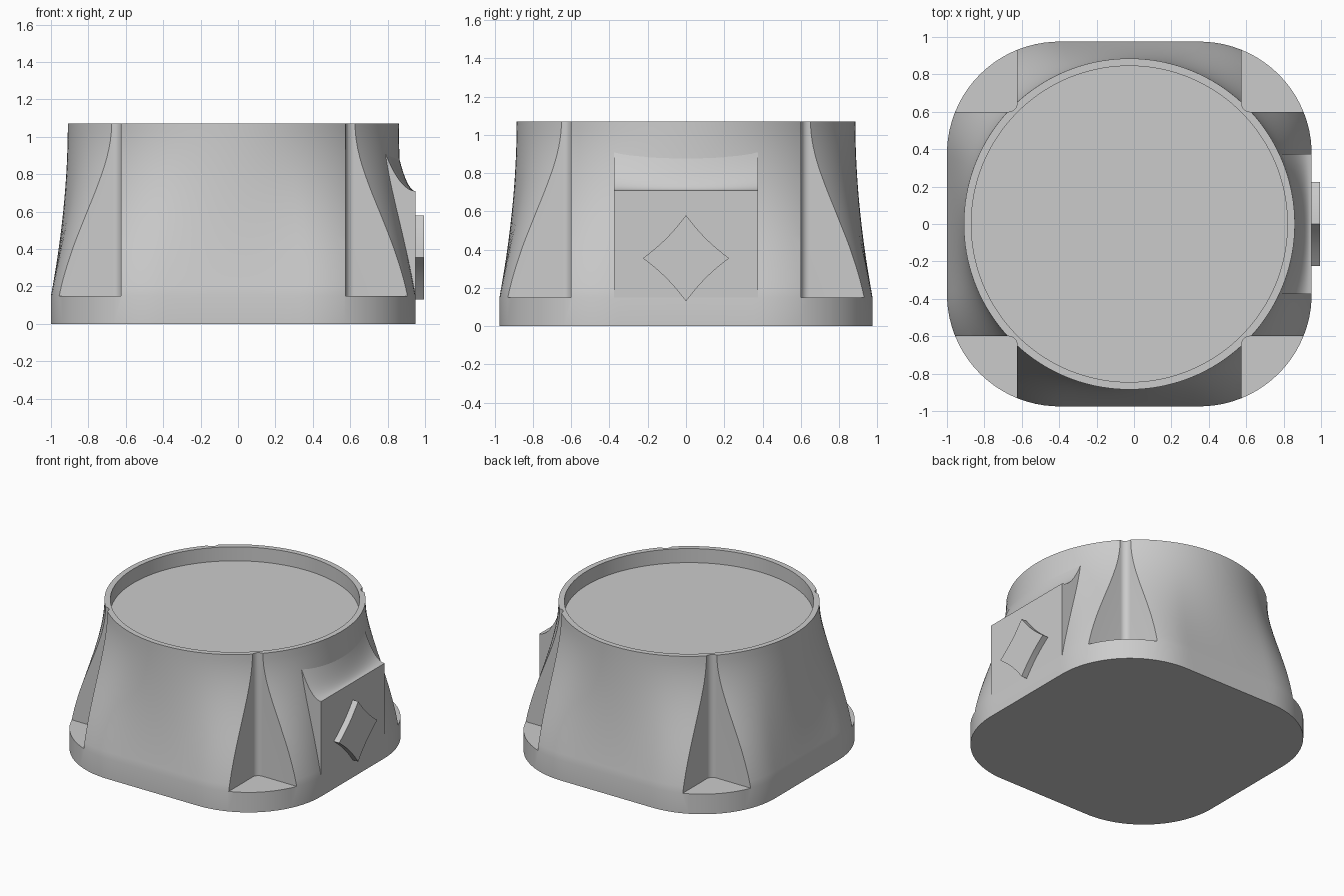
import bpy, bmesh, math
from mathutils import Vector

cube = bpy.data.objects.get("Cube")
if cube:
    bpy.data.objects.remove(cube, do_unlink=True)

CX = -0.025                     # body axis
HALF, FLAT, CORNER = 0.975, 0.375, 0.6
RIM, INNER = 0.885, 0.845
STEP, TOP, FLOOR = 0.15, 1.07, 0.965
SEG, LAYERS = 144, 20

grey = bpy.data.materials.new("light grey")
grey.use_nodes = True
grey.diffuse_color = (0.6, 0.6, 0.6, 1)
grey.node_tree.nodes["Principled BSDF"].inputs["Base Color"].default_value = (0.6, 0.6, 0.6, 1)


def finish(name, bm, smooth=True):
    bmesh.ops.recalc_face_normals(bm, faces=bm.faces)
    mesh = bpy.data.meshes.new(name)
    bm.to_mesh(mesh)
    bm.free()
    mesh.materials.append(grey)
    obj = bpy.data.objects.new(name, mesh)
    bpy.context.collection.objects.link(obj)
    if smooth:
        shade(obj)
    return obj


def shade(obj):
    bpy.ops.object.select_all(action='DESELECT')
    obj.select_set(True)
    bpy.context.view_layer.objects.active = obj
    bpy.ops.object.shade_smooth_by_angle(angle=math.radians(28))


def prism(bm, points, offset):
    """Closed outline extruded along an offset."""
    face = bm.faces.new([bm.verts.new(p) for p in points])
    new = bmesh.ops.extrude_face_region(bm, geom=[face], use_keep_orig=True)
    moved = [g for g in new["geom"] if isinstance(g, bmesh.types.BMVert)]
    bmesh.ops.translate(bm, verts=moved, vec=offset)


def rounded_square(d):
    """Point of the rounded square along direction d, and its outward normal."""
    big = max(abs(d.x), abs(d.y))
    p = d * (HALF / big)
    if min(abs(p.x), abs(p.y)) > FLAT:
        c = Vector((math.copysign(FLAT, d.x), math.copysign(FLAT, d.y)))
        k = d.dot(c)
        p = d * (k + math.sqrt(k * k - c.length_squared + CORNER ** 2))
    core = Vector([max(-FLAT, min(FLAT, v)) for v in p])
    return p, (p - core).normalized()


# Body: rounded square base lofted into a round rim with a shallow recess
bm = bmesh.new()
dirs = [Vector((math.cos(a), math.sin(a)))
        for a in (2 * math.pi * i / SEG for i in range(SEG))]
squares = [rounded_square(d) for d in dirs]


def ring(points, z):
    return [bm.verts.new((p.x + CX, p.y, z)) for p in points]


rings = [ring([s[0] for s in squares], 0)]
for j in range(LAYERS + 1):
    t = j / LAYERS
    ease = t * t * (3 - 2 * t)
    lean = 0.17 * t * (1 - t) ** 2
    pts = [p.lerp(d * RIM, ease) - n * lean for d, (p, n) in zip(dirs, squares)]
    rings.append(ring(pts, STEP + t * (TOP - STEP)))
rings.append(ring([d * INNER for d in dirs], TOP))
rings.append(ring([d * INNER for d in dirs], FLOOR))
for a, b in zip(rings, rings[1:]):
    for i in range(SEG):
        k = (i + 1) % SEG
        bm.faces.new((a[i], a[k], b[k], b[i]))
bm.faces.new(rings[0])
bm.faces.new(rings[-1])
body = finish("body", bm, False)

# Corner notches, with a rounded inner edge
bm = bmesh.new()
EDGE, R, FAR = 0.6, 0.045, 1.3
arc = [(EDGE + R - R * math.sin(a), EDGE + R - R * math.cos(a))
       for a in (math.pi / 2 * i / 8 for i in range(9))]
outline = arc + [(EDGE, FAR), (FAR, FAR), (FAR, EDGE)]
for sx in (-1, 1):
    for sy in (-1, 1):
        prism(bm, [(CX + sx * x, sy * y, STEP) for x, y in outline], (0, 0, 1.2))
cutter = finish("notch_cutter", bm, False)
cutter.hide_render = True
mod = body.modifiers.new("notches", 'BOOLEAN')
mod.operation, mod.solver, mod.object = 'DIFFERENCE', 'EXACT', cutter
bpy.context.view_layer.objects.active = body
bpy.ops.object.modifier_apply(modifier=mod.name)
bpy.data.objects.remove(cutter, do_unlink=True)
shade(body)

# Side block: flat face with a concave top sweeping into the wall
bm = bmesh.new()
FACE, LEDGE, COLS, ROWS = 0.95, 0.71, 24, 12
strips = []
for i in range(COLS + 1):
    y = -FLAT + 2 * FLAT * i / COLS
    wall = CX + math.sqrt(RIM ** 2 - y * y) - 0.004
    height = 0.2 + 0.04 * (y / FLAT) ** 2
    pts = [(FACE, STEP), (FACE, LEDGE)]
    for j in range(1, ROWS + 1):
        v = j / ROWS
        v = 1 - (1 - v) ** 1.3
        pts.append((FACE + (wall - FACE) * v, LEDGE + height * v * v))
    pts += [(0.7, LEDGE + height), (0.7, STEP)]
    strips.append([bm.verts.new((x, y, z)) for x, z in pts])
for a, b in zip(strips, strips[1:]):
    for j in range(len(a)):
        k = (j + 1) % len(a)
        bm.faces.new((a[j], a[k], b[k], b[j]))
bm.faces.new(strips[0])
bm.faces.new(strips[-1])
finish("side_block", bm)

# Raised diamond with slightly hollow sides
bm = bmesh.new()
outline = []
for q in range(4):
    for i in range(8):
        u = i / 8
        a0, a1 = q * math.pi / 2, (q + 1) * math.pi / 2
        p = Vector((math.cos(a0), math.sin(a0))).lerp(
            Vector((math.cos(a1), math.sin(a1))), u)
        p *= 0.225 * (1 - 0.32 * u * (1 - u))
        outline.append((FACE - 0.02, p.x, 0.355 + p.y))
prism(bm, outline, (0.065, 0, 0))
finish("diamond", bm)
